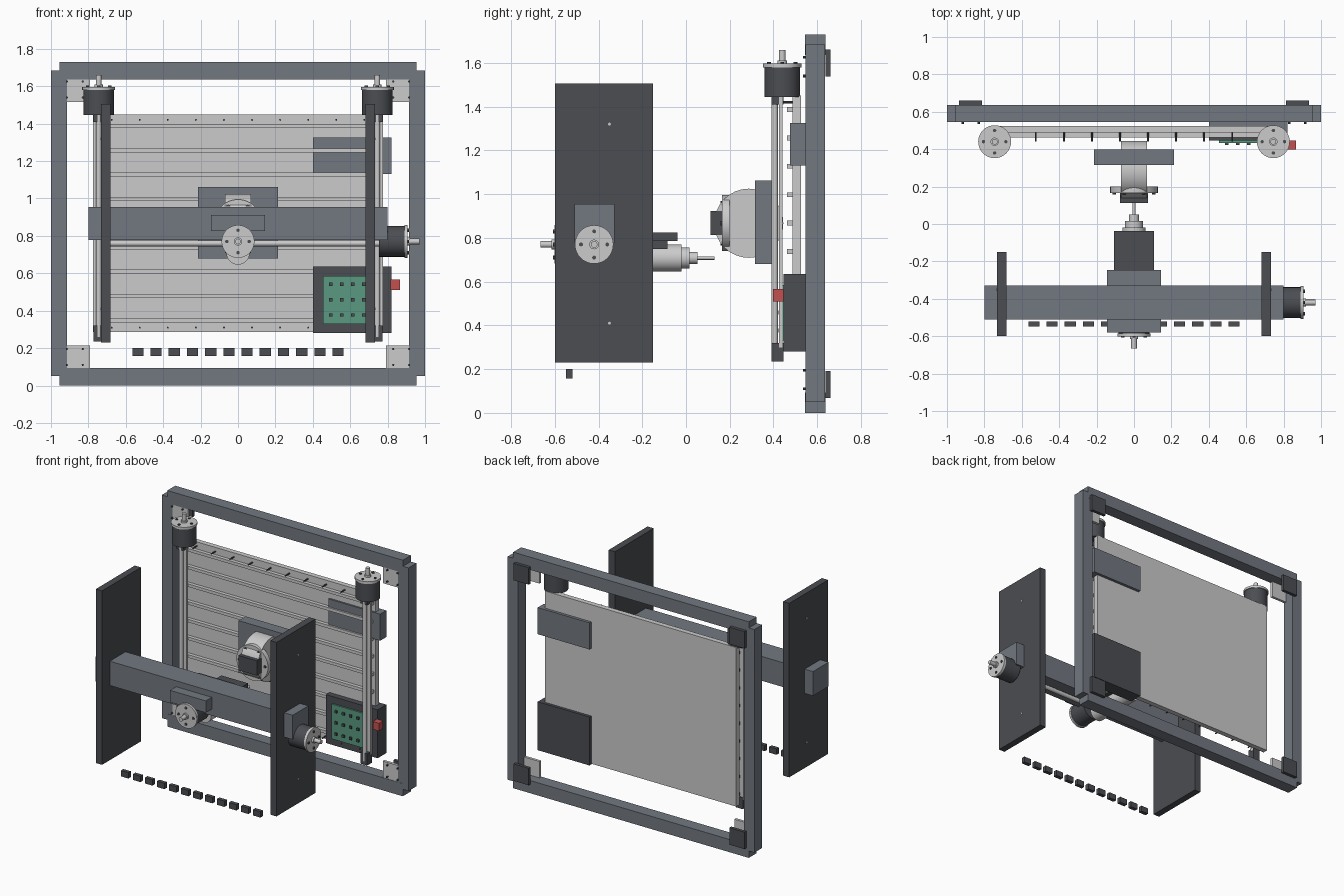
import bpy, bmesh
from math import cos, sin, pi
from mathutils import Vector, Matrix

if "Cube" in bpy.data.objects:
    bpy.data.objects.remove(bpy.data.objects["Cube"])

def material(name, rgb):
    m = bpy.data.materials.new(name)
    m.diffuse_color = (*rgb, 1)
    m.use_nodes = True
    m.node_tree.nodes["Principled BSDF"].inputs["Base Color"].default_value = m.diffuse_color
    return m

GREEN = material("board_green", (0.10, 0.32, 0.22))
RED = material("switch_red", (0.55, 0.08, 0.08))
DARK = material("dark_grey", (0.07, 0.075, 0.085))
STEEL = material("blue_grey", (0.17, 0.19, 0.22))

def finish(bm, name, mat):
    me = bpy.data.meshes.new(name)
    bm.to_mesh(me)
    bm.free()
    ob = bpy.data.objects.new(name, me)
    bpy.context.collection.objects.link(ob)
    if mat:
        me.materials.append(mat)
    return ob

def box(name, x, y, z, mat=None):
    """Box from (min, max) ranges."""
    bm = bmesh.new()
    bmesh.ops.create_cube(bm, size=1)
    for v in bm.verts:
        v.co = Vector([(a + b) / 2 + c * (b - a) for (a, b), c in zip((x, y, z), v.co)])
    return finish(bm, name, mat)

def rods(name, spans, mat=None, seg=32):
    """One object made of cylinders, each (start, end, radius)."""
    bm = bmesh.new()
    for a, b, r in spans:
        a, b = Vector(a), Vector(b)
        d = b - a
        m = Matrix.Translation((a + b) / 2) @ d.to_track_quat('Z', 'Y').to_matrix().to_4x4()
        bmesh.ops.create_cone(bm, cap_ends=True, segments=seg, radius1=r, radius2=r,
                              depth=d.length, matrix=m)
    ob = finish(bm, name, mat)
    bpy.ops.object.select_all(action='DESELECT')
    ob.select_set(True)
    bpy.context.view_layer.objects.active = ob
    bpy.ops.object.shade_smooth_by_angle()
    return ob

def motor(name, base, direction):
    """Body, flange, shaft and four bolts along a direction."""
    p, d = Vector(base), Vector(direction)
    rods(name + "_body", [(p, p + d * .135, .082)], DARK)
    rods(name + "_flange", [(p + d * .135, p + d * .152, .088)])
    rods(name + "_shaft", [(p + d * .152, p + d * .165, .022), (p + d * .165, p + d * .215, .015)])
    u = d.orthogonal().normalized()
    w = d.cross(u)
    ring = [p + (u * cos(a) + w * sin(a)) * .06 for a in (pi/4, 3*pi/4, 5*pi/4, 7*pi/4)]
    rods(name + "_bolts", [(q + d * .15, q + d * .158, .009) for q in ring], DARK, 12)

FY = (.545, .637)
# Outer frame
for n, z in (("bottom", (0, .093)), ("top", (1.637, 1.73))):
    box(n + "_rail", (-.955, .955), FY, z, STEEL)
for s, n in ((-1, "left"), (1, "right")):
    box(n + "_post", sorted((s * .915, s)), (.546, .636), (.05, 1.685), STEEL)
    # Corner plates with bolts
    for v, zc in (("lower", .13), ("upper", 1.6)):
        zin = .15 if v == "lower" else 1.58
        box(f"{n}_{v}_back_plate", sorted((s * .813, s * .936)), (.637, .66), (zc - .062, zc + .062), DARK)
        box(f"{n}_{v}_gusset", sorted((s * .79, s * .92)), (.548, .568), (zin - .063, zin + .063))
        rods(f"{n}_{v}_gusset_bolts",
             [((s * bx, .535, zin + bz), (s * bx, .55, zin + bz), .006)
              for bx in (.83, .915) for bz in (-.04, .045)], DARK, 8)

# Bed plate, slats and pins
box("bed_plate", (-.775, .775), (.488, .525), (.285, 1.45))
for i in range(9):
    z = .349 + i * .1297
    box(f"bed_slat_{i}", (-.76, .76), (.462, .49), (z - .011, z + .011))
rods("bed_pins", [((-.675 + .15 * i, .44, z), (-.675 + .15 * i, .49, z), .005)
                  for i in range(10) for z in (.31, 1.42)], DARK, 8)

# Vertical drives
for s, n in ((-1, "left"), (1, "right")):
    x = s * .745
    motor(n + "_lift_motor", (x, .44, 1.445), (0, 0, 1))
    box(n + "_guide_rail", (x - .03, x + .03), (.425, .442), (.3, 1.45))
    rods(n + "_lift_screw", [((x, .405, .26), (x, .405, 1.45), .015)])
    box(n + "_upper_bearing", (x - .028, x + .028), (.392, .446), (1.41, 1.446), DARK)
    box(n + "_lower_bearing", (x - .028, x + .028), (.392, .446), (.235, .32), DARK)

# Gantry side plates with bolts
for s, n in ((-1, "left"), (1, "right")):
    box(n + "_gantry_plate", sorted((s * .682, s * .732)), (-.6, -.15), (.23, 1.505), DARK)
    rods(n + "_gantry_bolts", [((s * .73, -.35, z), (s * .736, -.35, z), .007)
                               for z in (.41, 1.32)], None, 8)

# Cross beam, screw and motor
box("cross_beam", (-.8, .8), (-.51, -.328), (.777, .955), STEEL)
rods("cross_screw", [((-.7, -.42, .76), (.77, -.42, .76), .016)])
motor("cross_motor", (.755, -.42, .77), (1, 0, 0))

# Tool carriage and spindle
box("carriage", (-.145, .145), (-.58, -.245), (.825, .912), STEEL)
motor("feed_motor", (0, -.45, .77), (0, -1, 0))
box("spindle_clamp", (-.108, .108), (-.33, -.038), (.785, .824), DARK)
box("spindle_bracket", (-.08, .08), (-.33, -.085), (.75, .786), DARK)
S = .708
rods("spindle", [((0, -.4, S), (0, -.02, S), .062), ((0, -.02, S), (0, .015, S), .048),
                 ((0, .015, S), (0, .052, S), .027)])
rods("cutting_tool", [((0, .05, S), (0, .13, S), .008)], None, 16)

# Rotary work head
box("work_head_base", (-.215, .215), (.315, .397), (.68, 1.062), STEEL)
rods("tilt_drum", [((-.07, .287, .867), (.07, .287, .867), .158)])
rods("face_plate", [((0, .165, .867), (0, .2, .867), .128)])
rods("face_plate_bolts", [((.105 * cos(k * pi / 3), .158, .867 + .105 * sin(k * pi / 3)),
                           (.105 * cos(k * pi / 3), .17, .867 + .105 * sin(k * pi / 3)), .01)
                          for k in range(6)], DARK, 8)
box("work_holder", (-.075, .075), (.112, .166), (.814, .922), DARK)

# Electronics
box("power_supply", (.4, .82), (.475, .546), (1.13, 1.325), STEEL)
box("control_box", (.4, .82), (.446, .546), (.28, .635), DARK)
box("circuit_board", (.455, .77), (.434, .447), (.33, .585), GREEN)
for i in range(4):
    for j in range(3):
        x, z = .495 + i * .059, .377 + j * .082
        box(f"chip_{i}_{j}", (x - .009, x + .009), (.422, .436), (z - .009, z + .009), DARK)
box("stop_switch", (.815, .865), (.397, .446), (.51, .567), RED)

# Row of cable chain links
for i in range(12):
    x = -.535 + i * .0973
    box(f"cable_link_{i}", (x - .03, x + .03), (-.548, -.52), (.157, .2), DARK)
